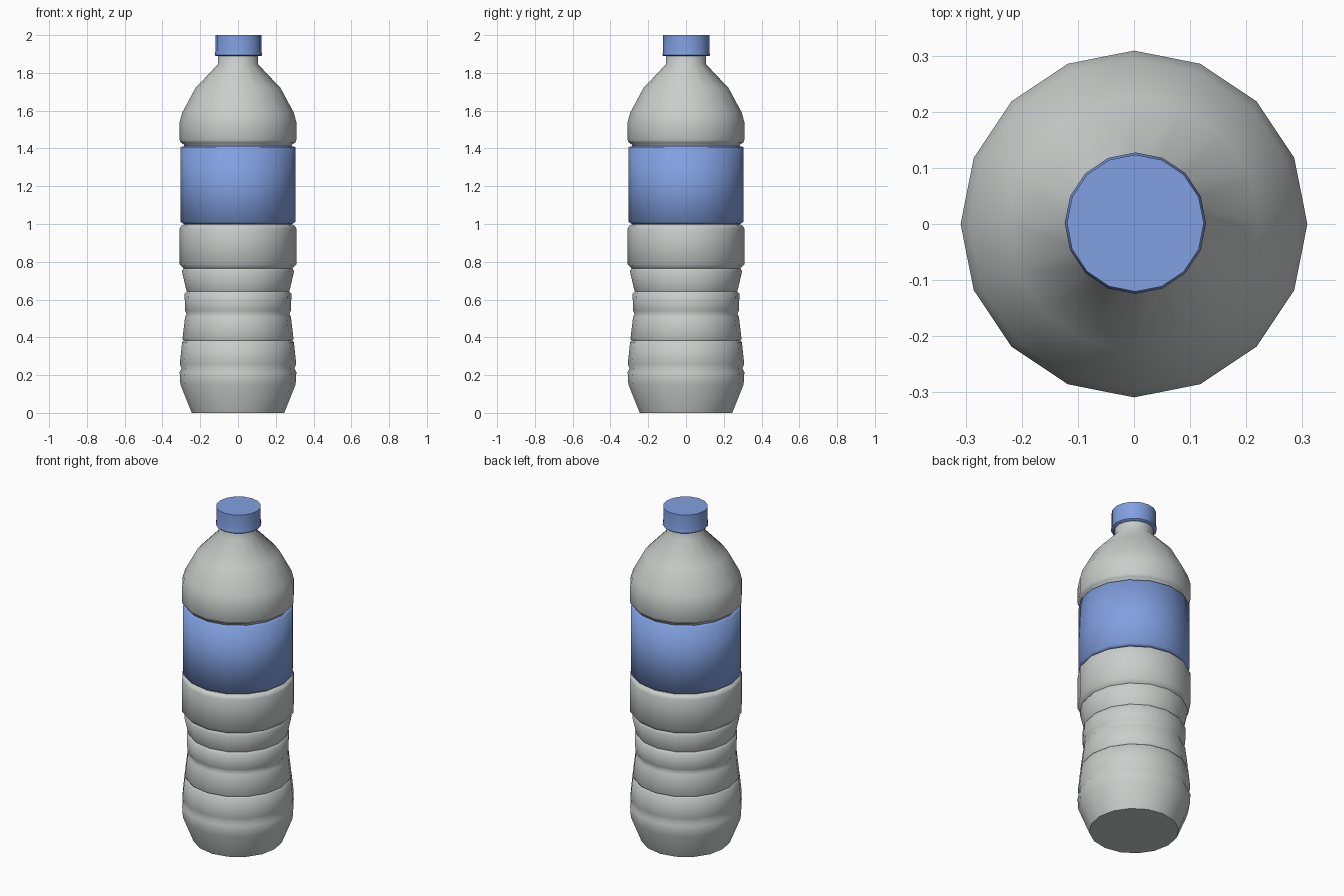
import bpy
import bmesh
import math

cube = bpy.data.objects.get("Cube")
if cube:
    bpy.data.objects.remove(cube, do_unlink=True)

SIDES = 16


def make_material(name, colour):
    mat = bpy.data.materials.new(name)
    mat.use_nodes = True
    mat.diffuse_color = colour
    mat.node_tree.nodes["Principled BSDF"].inputs["Base Color"].default_value = colour
    return mat


def lathe(name, profile, mat, angle, centre=(0, 0)):
    """Spin a (radius, height) profile into a capped, faceted solid."""
    bm = bmesh.new()
    rings = []
    for r, z in profile:
        ring = []
        for i in range(SIDES):
            a = math.tau * i / SIDES
            ring.append(bm.verts.new((r * math.cos(a), r * math.sin(a), z)))
        rings.append(ring)
    for low, high in zip(rings, rings[1:]):
        for i in range(SIDES):
            j = (i + 1) % SIDES
            bm.faces.new((low[i], low[j], high[j], high[i]))
    bm.faces.new(rings[0][::-1])
    bm.faces.new(rings[-1])
    mesh = bpy.data.meshes.new(name)
    bm.to_mesh(mesh)
    bm.free()
    mesh.materials.append(mat)
    obj = bpy.data.objects.new(name, mesh)
    obj.location = (centre[0], centre[1], 0)
    bpy.context.collection.objects.link(obj)
    bpy.ops.object.select_all(action="DESELECT")
    obj.select_set(True)
    bpy.context.view_layer.objects.active = obj
    bpy.ops.object.shade_smooth_by_angle(angle=math.radians(angle))
    return obj


plastic = make_material("pale grey plastic", (0.58, 0.62, 0.60, 1))
blue = make_material("blue", (0.22, 0.35, 0.75, 1))

# Bottle body: tapered foot, grip ribs, label recess, shoulder and neck
body = [
    (0.245, 0), (0.305, 0.15), (0.309, 0.215),
    (0.299, 0.235), (0.308, 0.26),
    (0.296, 0.375), (0.288, 0.382), (0.294, 0.392),
    (0.28, 0.51), (0.272, 0.525), (0.28, 0.54),
    (0.283, 0.63), (0.27, 0.643), (0.275, 0.655),
    (0.297, 0.75), (0.288, 0.765), (0.309, 0.785),
    (0.309, 0.975), (0.302, 0.99), (0.285, 0.997),
    (0.285, 1.42), (0.302, 1.43), (0.309, 1.445),
    (0.309, 1.54), (0.295, 1.59), (0.225, 1.72), (0.107, 1.845), (0.107, 1.91),
]
lathe("bottle_body", body, plastic, 62)

# Wraparound label with turned-in lips
label = [(0.285, 1.0), (0.304, 1.01), (0.304, 1.407), (0.285, 1.412)]
lathe("label", label, blue, 80)

# Screw cap with a slightly wider rim
cap = [(0.122, 1.89), (0.126, 1.894), (0.122, 1.915), (0.122, 2.0)]
lathe("screw_cap", cap, blue, 50, (0.0025, 0.0015))
